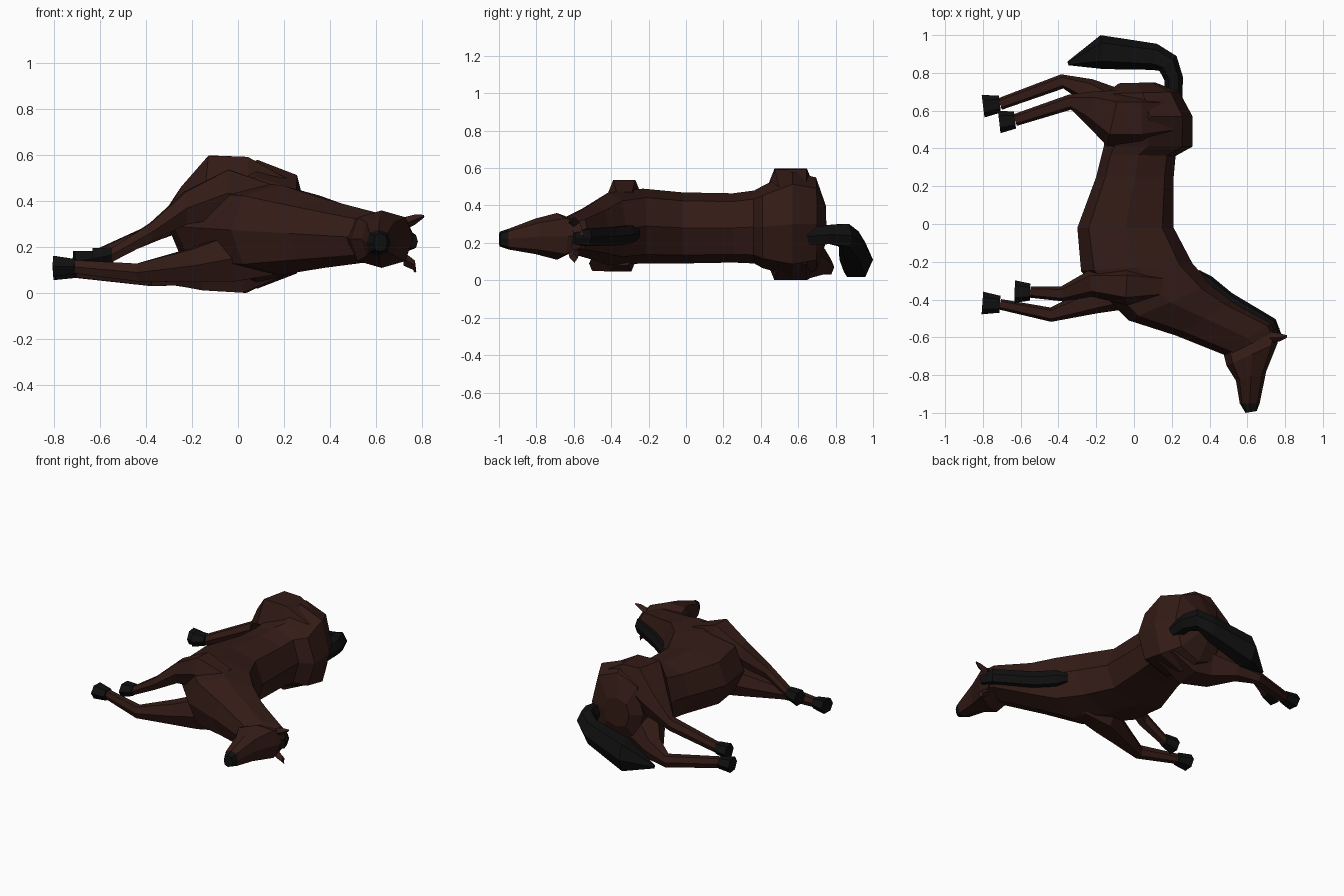
import bpy, bmesh
from math import cos, sin, pi
from mathutils import Vector


def material(name, rgb):
    m = bpy.data.materials.new(name)
    m.diffuse_color = (*rgb, 1)
    return m


COAT = material("brown_coat", (0.033, 0.011, 0.008))
DARK = material("black_hair", (0.005, 0.005, 0.005))


def loft(name, rings, mat, sides=8, fat=1.08):
    """Skin upright rings: plan position of both edges, middle z, half height."""
    bm = bmesh.new()
    loops = []
    for x0, y0, x1, y1, z, h in rings:
        loop = []
        for i in range(sides):
            c, s = cos(2 * pi * i / sides), sin(2 * pi * i / sides)
            if min(abs(c), abs(s)) > 0.01:
                c, s = c * fat, s * fat
            t = (1 + c) / 2
            loop.append(bm.verts.new((x0 + (x1 - x0) * t, y0 + (y1 - y0) * t, z + h * s)))
        loops.append(loop)
    for p, q in zip(loops, loops[1:]):
        for i in range(sides):
            j = (i + 1) % sides
            bm.faces.new((p[i], p[j], q[j], q[i]))
    bm.faces.new(loops[0])
    bm.faces.new(loops[-1])
    bmesh.ops.recalc_face_normals(bm, faces=bm.faces)
    me = bpy.data.meshes.new(name)
    bm.to_mesh(me)
    bm.free()
    me.materials.append(mat)
    bpy.context.collection.objects.link(bpy.data.objects.new(name, me))


def tube(name, path, mat, sides=6, tall=1.0, fat=1.08):
    """Loft along a path of (x, y, z, radius), rings square to the path in plan."""
    rings = []
    for i, (x, y, z, r) in enumerate(path):
        a, b = path[max(i - 1, 0)], path[min(i + 1, len(path) - 1)]
        d = Vector((b[0] - a[0], b[1] - a[1])).normalized() * r
        rings.append((x + d.y, y - d.x, x - d.y, y + d.x, z, r * tall))
    loft(name, rings, mat, sides, fat)


def leg(name, path):
    """A leg, plus a flared hoof that carries on from the cannon."""
    tube(name + "_leg", path, COAT, fat=1.18)
    a, b = Vector(path[-2][:3]), Vector(path[-1][:3])
    d = (b - a).normalized() * 0.095
    d.y, d.z = d.y * 0.35, d.z * 0.3
    tube(name + "_hoof", [(*b, 0.045), (*(b + d), 0.06)], DARK, tall=0.8)


# Rump, barrel, chest and neck: belly edge to back edge
loft("body", [
    (-0.08, 0.745, 0.11, 0.75, 0.30, 0.10),
    (-0.15, 0.69, 0.24, 0.70, 0.30, 0.25),
    (-0.14, 0.57, 0.31, 0.57, 0.30, 0.28),
    (-0.16, 0.41, 0.31, 0.41, 0.285, 0.22),
    (-0.17, 0.37, 0.22, 0.36, 0.285, 0.195),
    (-0.20, 0.25, 0.21, 0.25, 0.28, 0.185),
    (-0.30, -0.02, 0.21, -0.02, 0.28, 0.19),
    (-0.28, -0.25, 0.31, -0.21, 0.29, 0.2),
    (-0.03, -0.51, 0.41, -0.32, 0.275, 0.195),
    (0.22, -0.59, 0.53, -0.41, 0.26, 0.15),
    (0.47, -0.69, 0.74, -0.52, 0.245, 0.105),
    (0.55, -0.72, 0.765, -0.60, 0.24, 0.085)], COAT)

# Head and muzzle
loft("head", [
    (0.47, -0.67, 0.77, -0.55, 0.24, 0.09),
    (0.49, -0.75, 0.76, -0.63, 0.235, 0.125),
    (0.54, -0.83, 0.70, -0.78, 0.235, 0.095),
    (0.56, -0.95, 0.665, -0.95, 0.22, 0.055)], COAT)
loft("muzzle", [
    (0.56, -0.95, 0.665, -0.95, 0.22, 0.055),
    (0.59, -1.0, 0.65, -0.99, 0.22, 0.04)], DARK)

# Ears, mirrored across the head
for name, side in (("upper_ear", 1), ("lower_ear", -1)):
    tube(name, [(0.72, -0.60, 0.225 + side * 0.075, 0.03),
                (0.77, -0.60, 0.22 + side * 0.10, 0.022),
                (0.79 + side * 0.02, -0.595, 0.215 + side * 0.12, 0.006)], COAT, 4)

# Mane along the crest
tube("mane", [(0.335, -0.26, 0.25, 0.02), (0.39, -0.305, 0.245, 0.035),
              (0.50, -0.395, 0.235, 0.035), (0.73, -0.53, 0.23, 0.033),
              (0.765, -0.60, 0.225, 0.02)], DARK, tall=1.5)

# Tail, curling round behind the rump to the ground
tube("tail", [(0.21, 0.65, 0.235, 0.045), (0.21, 0.77, 0.245, 0.05),
              (0.18, 0.85, 0.24, 0.06), (0.11, 0.885, 0.19, 0.07),
              (-0.17, 0.91, 0.11, 0.09), (-0.35, 0.85, 0.055, 0.01)], DARK, tall=1.1)

# Legs: shoulder or thigh, knee or hock, cannon
leg("upper_front", [(0.15, -0.33, 0.40, 0.07), (-0.04, -0.33, 0.435, 0.1),
                    (-0.23, -0.315, 0.37, 0.07), (-0.38, -0.37, 0.265, 0.04),
                    (-0.55, -0.36, 0.165, 0.03)])
leg("lower_front", [(0.15, -0.35, 0.15, 0.07), (-0.04, -0.35, 0.15, 0.1),
                    (-0.21, -0.405, 0.12, 0.07), (-0.44, -0.48, 0.09, 0.038),
                    (-0.71, -0.425, 0.115, 0.028)])
leg("upper_hind", [(0.22, 0.57, 0.37, 0.12), (0.04, 0.56, 0.445, 0.145),
                   (-0.11, 0.56, 0.445, 0.15), (-0.23, 0.62, 0.37, 0.09),
                   (-0.34, 0.645, 0.275, 0.04), (-0.63, 0.55, 0.15, 0.032)])
leg("lower_hind", [(0.22, 0.57, 0.21, 0.12), (0.03, 0.56, 0.155, 0.15),
                   (-0.12, 0.60, 0.14, 0.125), (-0.25, 0.71, 0.10, 0.065),
                   (-0.38, 0.755, 0.07, 0.038), (-0.71, 0.635, 0.10, 0.032)])
